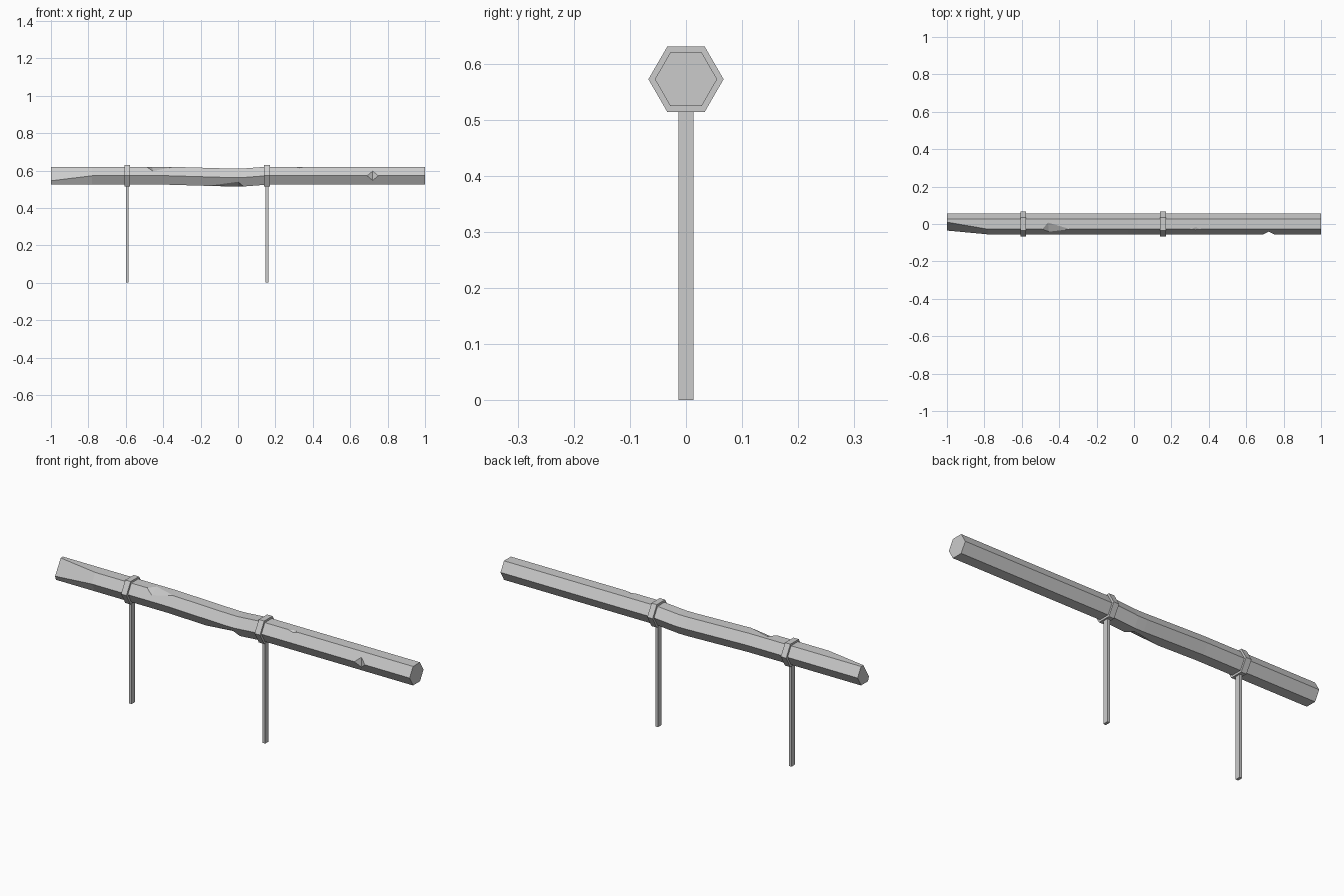
import bpy, bmesh, math
from mathutils import Vector

old = bpy.data.objects.get("Cube")
if old:
    bpy.data.objects.remove(old)

BEAM_Z, BEAM_R = 0.572, 0.0555
STRAP_R = 0.067

grey = bpy.data.materials.new("plain_grey")
grey.use_nodes = True
COLOUR = (0.6, 0.6, 0.6, 1)
grey.diffuse_color = COLOUR
grey.node_tree.nodes["Principled BSDF"].inputs["Base Color"].default_value = COLOUR


def finish(name, bm):
    bmesh.ops.recalc_face_normals(bm, faces=bm.faces)
    mesh = bpy.data.meshes.new(name)
    bm.to_mesh(mesh)
    bm.free()
    mesh.materials.append(grey)
    obj = bpy.data.objects.new(name, mesh)
    bpy.context.collection.objects.link(obj)
    return obj


def hexagon(x, radius, drop=0.0):
    # corner 0 is the back, 2 the upper front, 3 the front
    return [Vector((x, radius * math.cos(i * math.pi / 3),
                    BEAM_Z - drop + radius * math.sin(i * math.pi / 3))) for i in range(6)]


def loft(name, sections):
    bm = bmesh.new()
    rings = [[bm.verts.new(p) for p in s] for s in sections]
    for a, b in zip(rings, rings[1:]):
        for i in range(6):
            j = (i + 1) % 6
            bm.faces.new((a[i], a[j], b[j], b[i]))
    bm.faces.new(rings[0])
    bm.faces.new(rings[-1])
    return finish(name, bm)


# Hexagonal log with a slight sag and one trimmed end
sections = [hexagon(x, BEAM_R, drop) for x, drop in
            [(-1, 0), (-0.78, 0), (-0.37, 0), (-0.03, 0.01), (0.02, 0.01), (0.15, 0), (1, 0)]]
sections[0][2].y = 0.01
sections[0][3].y, sections[0][3].z = -0.035, 0.545
log = loft("log", sections)

# Chips: two points along an edge, two on the faces beside it, one outside
chips = {
    "upper_chip": [(-0.49, -0.028, 0.62), (-0.34, -0.028, 0.62), (-0.46, 0.008, 0.62),
                   (-0.455, -0.041, 0.597), (-0.45, -0.06, 0.67)],
    "lower_chip": [(-0.16, -0.028, 0.518), (0.03, -0.028, 0.515), (0, 0.008, 0.514),
                   (0, -0.043, 0.54), (-0.02, -0.06, 0.46)],
    "front_chip": [(0.69, -0.0555, BEAM_Z), (0.75, -0.0555, BEAM_Z), (0.72, -0.041, 0.597),
                   (0.72, -0.041, 0.547), (0.72, -0.12, BEAM_Z)],
    "small_chip": [(0.30, -0.028, 0.62), (0.36, -0.028, 0.62), (0.33, -0.018, 0.62),
                   (0.33, -0.032, 0.614), (0.33, -0.05, 0.66)],
}
for name, points in chips.items():
    bm = bmesh.new()
    for p in points:
        bm.verts.new(p)
    bmesh.ops.convex_hull(bm, input=bm.verts)
    cutter = finish(name + "_cutter", bm)
    cutter.hide_render = True
    cutter.hide_set(True)
    cut = log.modifiers.new(name, "BOOLEAN")
    cut.operation, cut.solver, cut.object = "DIFFERENCE", "EXACT", cutter

# Straps and the posts that carry them
for side, x in (("right", -0.593), ("left", 0.155)):
    loft(side + "_strap", [hexagon(x - 0.015, STRAP_R), hexagon(x + 0.015, STRAP_R)])
    bm = bmesh.new()
    bmesh.ops.create_cube(bm, size=1)
    height = 0.52
    bmesh.ops.scale(bm, vec=(0.014, 0.027, height), verts=bm.verts)
    bmesh.ops.translate(bm, vec=(x, 0, height / 2), verts=bm.verts)
    finish(side + "_post", bm)
